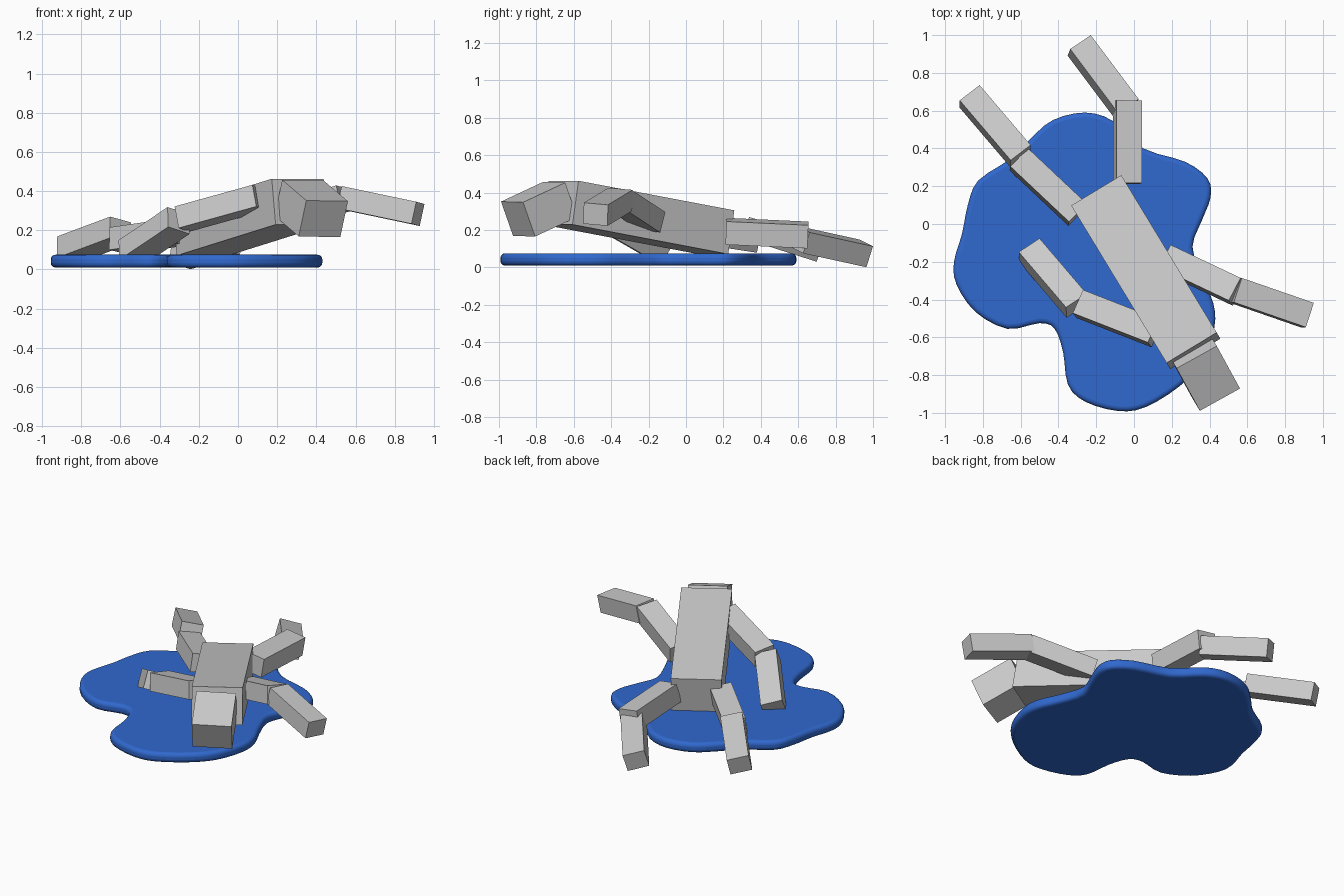
import bpy, bmesh
from mathutils import Vector

if "Cube" in bpy.data.objects:
    bpy.data.objects.remove(bpy.data.objects["Cube"])


def finish(name, bm):
    bmesh.ops.recalc_face_normals(bm, faces=bm.faces)
    mesh = bpy.data.meshes.new(name)
    bm.to_mesh(mesh)
    bm.free()
    obj = bpy.data.objects.new(name, mesh)
    bpy.context.collection.objects.link(obj)
    return obj


def block(name, a, b, side, width, thick):
    """Box whose top face runs along its centreline from a to b."""
    a, b, side = Vector(a), Vector(b), Vector(side)
    along = (b - a).normalized()
    side = (side - along * side.dot(along)).normalized()
    down = side.cross(along)
    if down.z > 0:
        down = -down
    bm = bmesh.new()
    rings = []
    for p in (a, b):
        rings.append([bm.verts.new(p + side * width / 2 * s + down * thick * d)
                      for s, d in ((-1, 0), (1, 0), (1, 1), (-1, 1))])
    for r in rings:
        bm.faces.new(r)
    for i in range(4):
        j = (i + 1) % 4
        bm.faces.new((rings[0][i], rings[0][j], rings[1][j], rings[1][i]))
    return finish(name, bm)


# Torso and head, raised toward the front
across = (0.855, 0.518, 0)
block("torso", (-0.2, 0.178, 0.305), (0.305, -0.655, 0.463), across, 0.31, 0.237)
block("head", (0.332, -0.705, 0.455), (0.455, -0.93, 0.35), across, 0.243, 0.198)

# Limbs: name, start, end, sideways direction, thickness
limbs = [
    ("right_upper_arm", (0.163, -0.17, 0.305), (0.533, -0.345, 0.42), (0.066, 0.13, -0.02), 0.115),
    ("right_forearm", (0.55, -0.35, 0.42), (0.931, -0.482, 0.34), (0.045, 0.127, -0.012), 0.115),
    ("left_upper_arm", (0.10, -0.565, 0.422), (-0.297, -0.41, 0.312), (0.063, 0.125, -0.018), 0.115),
    ("left_forearm", (-0.305, -0.405, 0.30), (-0.555, -0.112, 0.132), (0.117, 0.08, -0.04), 0.115),
    ("left_thigh", (-0.297, 0.06, 0.25), (-0.608, 0.353, 0.205), (0.096, 0.09, -0.02), 0.118),
    ("left_shin", (-0.60, 0.378, 0.255), (-0.87, 0.695, 0.154), (0.111, 0.082, -0.03), 0.115),
    ("right_thigh", (-0.025, 0.217, 0.255), (-0.025, 0.655, 0.235), (0.137, 0, -0.02), 0.125),
    ("right_shin", (-0.03, 0.625, 0.205), (-0.283, 0.963, 0.131), (0.111, 0.077, -0.038), 0.118),
]
for name, a, b, side, thick in limbs:
    block(name, a, b, side, 0.136, thick)

# Puddle: smooth closed outline, extruded and rounded
outline = [
    (-0.26, 0.59), (-0.11, 0.545), (0.05, 0.40), (0.27, 0.33), (0.39, 0.24),
    (0.405, 0.14), (0.36, 0.02), (0.31, -0.12), (0.36, -0.28), (0.42, -0.42),
    (0.425, -0.55), (0.36, -0.73), (0.24, -0.86), (0.06, -0.97), (-0.085, -0.99),
    (-0.26, -0.94), (-0.35, -0.85), (-0.375, -0.68), (-0.42, -0.555), (-0.50, -0.525),
    (-0.67, -0.555), (-0.84, -0.465), (-0.94, -0.32), (-0.953, -0.2), (-0.91, -0.05),
    (-0.88, 0.10), (-0.825, 0.23), (-0.655, 0.345), (-0.55, 0.45), (-0.43, 0.55),
]
pts = [Vector(p) for p in outline]
n = len(pts)
bm = bmesh.new()
rim = []
for i in range(n):
    p0, p1, p2, p3 = (pts[(i + k - 1) % n] for k in range(4))
    for t in (0, 1 / 3, 2 / 3):
        q = 0.5 * (2 * p1 + (p2 - p0) * t + (2 * p0 - 5 * p1 + 4 * p2 - p3) * t * t
                   + (3 * p1 - p0 - 3 * p2 + p3) * t ** 3)
        rim.append(bm.verts.new((q.x, q.y, 0.01)))
base = bm.faces.new(rim)
ext = bmesh.ops.extrude_face_region(bm, geom=[base], use_keep_orig=True)
for v in ext["geom"]:
    if isinstance(v, bmesh.types.BMVert):
        v.co.z = 0.075
puddle = finish("puddle", bm)
bev = puddle.modifiers.new("round_rim", "BEVEL")
bev.width = 0.024
bev.segments = 4
bev.limit_method = "ANGLE"
bev.angle_limit = 1.1
blue = bpy.data.materials.new("blue")
blue.diffuse_color = (0.03, 0.14, 0.62, 1)
blue.use_nodes = True
blue.node_tree.nodes["Principled BSDF"].inputs["Base Color"].default_value = blue.diffuse_color
puddle.data.materials.append(blue)
bpy.context.view_layer.objects.active = puddle
puddle.select_set(True)
bpy.ops.object.shade_smooth_by_angle()
